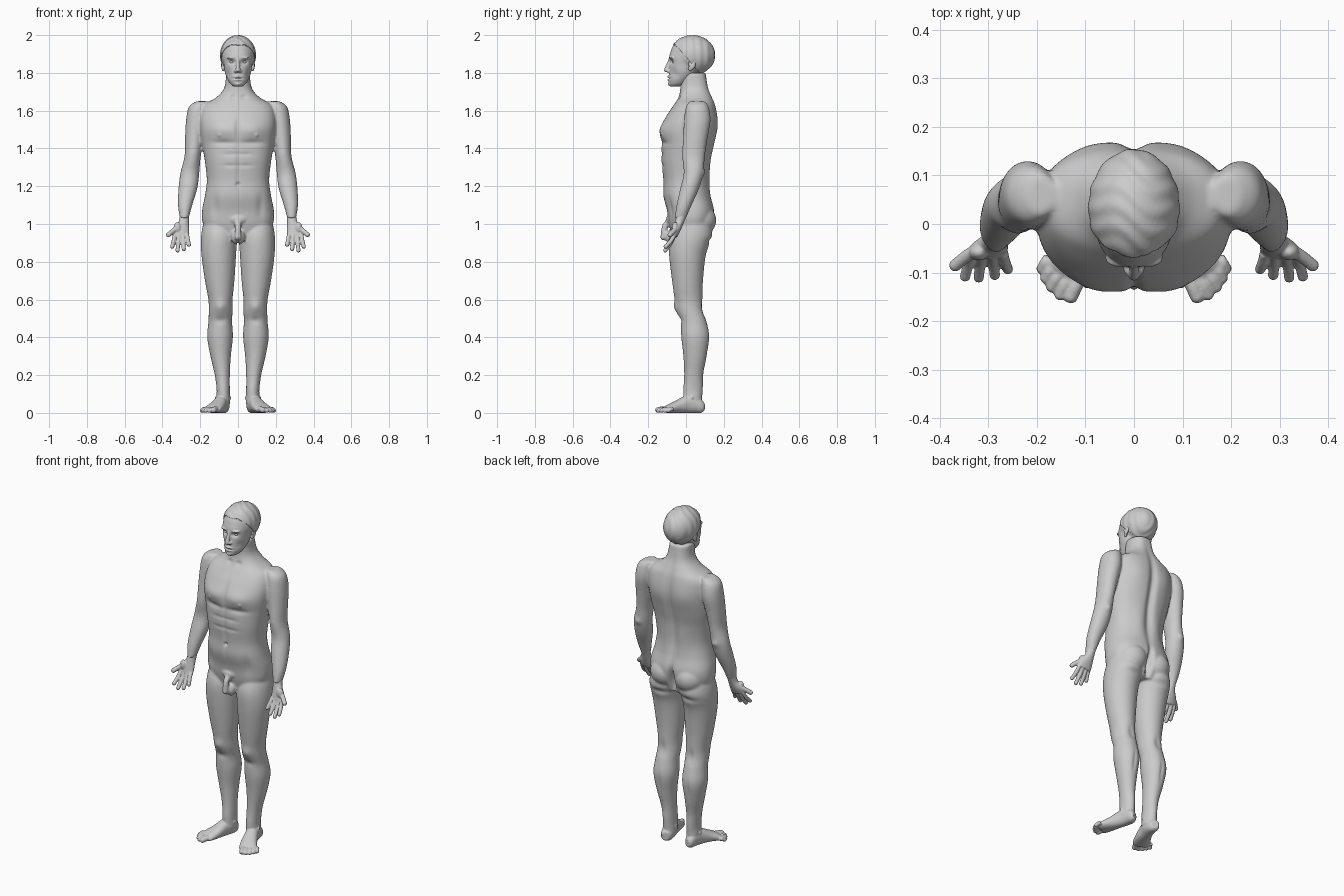
import bpy, bmesh, math
from mathutils import Vector, Matrix

cube = bpy.data.objects.get("Cube")
if cube:
    bpy.data.objects.remove(cube)

UNIT = 0.01  # all part sizes below are in hundredths
UP, BACK = Vector((0, 0, 1)), Vector((0, 1, 0))

clay = bpy.data.materials.new("light grey")
clay.use_nodes = True
clay.diffuse_color = (0.6, 0.6, 0.6, 1)
clay.node_tree.nodes["Principled BSDF"].inputs["Base Color"].default_value = clay.diffuse_color


def spline(rows, steps=5):
    """Catmull-Rom interpolation of section rows."""
    padded = [rows[0]] + list(rows) + [rows[-1]]
    result = []
    for a, b, c, d in zip(padded, padded[1:], padded[2:], padded[3:]):
        for step in range(steps):
            t = step / steps
            result.append([q + t / 2 * (r - p + t * (2 * p - 5 * q + 4 * r - s + t * (3 * (q - r) + s - p)))
                           for p, q, r, s in zip(a, b, c, d)])
    return result + [list(rows[-1])]


def sweep(bm, rows, axis=None, up=BACK, side=1, power=1.0, segments=40):
    """Loft through rows of (x, y, z, half width, half depth)."""
    axis = Vector(axis) if axis else Vector(rows[-1][:3]) - Vector(rows[0][:3])
    across = axis.cross(up).normalized()
    along = across.cross(axis).normalized()
    rings = []
    for x, y, z, wide, deep in spline(rows):
        ring = []
        for i in range(segments):
            c, s = math.cos(math.tau * i / segments), math.sin(math.tau * i / segments)
            c, s = math.copysign(abs(c) ** power, c), math.copysign(abs(s) ** power, s)
            p = (Vector((x, y, z)) + across * wide * c + along * deep * s) * UNIT
            ring.append(bm.verts.new((p.x * side, p.y, p.z)))
        rings.append(ring)
    for low, high in zip(rings, rings[1:]):
        for i in range(segments):
            j = (i + 1) % segments
            bm.faces.new((low[i], low[j], high[j], high[i]))
    bm.faces.new(rings[0])
    bm.faces.new(rings[-1])


def blob(bm, centre, radii, side=1):
    """Ellipsoid."""
    x, y, z = centre
    place = Matrix.Translation(Vector((x * side, y, z)) * UNIT) @ Matrix.Diagonal((*(Vector(radii) * UNIT), 1))
    bmesh.ops.create_icosphere(bm, subdivisions=4, radius=1, matrix=place)


def digit(bm, points, thick, side):
    """Finger or toe with a round tip."""
    sweep(bm, [(*p, thick, thick) for p in points], side=side, segments=16)
    blob(bm, points[-1], (thick, thick, thick), side)


def finish(name, bm, voxel=None, blur=4):
    """Fuse the pieces into one smooth skin."""
    bmesh.ops.recalc_face_normals(bm, faces=bm.faces)
    mesh = bpy.data.meshes.new(name)
    bm.to_mesh(mesh)
    bm.free()
    obj = bpy.data.objects.new(name, mesh)
    bpy.context.collection.objects.link(obj)
    if voxel:
        fuse = obj.modifiers.new("fuse", "REMESH")
        fuse.mode, fuse.voxel_size = "VOXEL", voxel * UNIT
        soften = obj.modifiers.new("soften", "SMOOTH")
        soften.iterations = blur
        graph = bpy.context.evaluated_depsgraph_get()
        obj.data = bpy.data.meshes.new_from_object(obj.evaluated_get(graph))
        obj.modifiers.clear()
        obj.data.name = name
    obj.data.materials.clear()
    obj.data.materials.append(clay)
    obj.data.shade_smooth()
    return obj


def press(obj, centre, spread, push):
    """Soft push on the skin, mirrored when off the centre line."""
    push = Vector(push) * UNIT
    for side in ((1, -1) if centre[0] else (1,)):
        cx, cy, cz = centre[0] * side * UNIT, centre[1] * UNIT, centre[2] * UNIT
        sx, sy, sz = (s * UNIT for s in spread)
        move = Vector((push.x * side, push.y, push.z))
        for v in obj.data.vertices:
            x, y, z = v.co
            if abs(z - cz) < 3 * sz and abs(x - cx) < 3 * sx:
                v.co += move * math.exp(-((x - cx) / sx) ** 2 - ((y - cy) / sy) ** 2 - ((z - cz) / sz) ** 2)


# Torso and neck
body = bmesh.new()
sweep(body, [(0, 2, 92, 14, 9), (0, 2.5, 100, 18.5, 11.5), (0, 2.5, 107, 19, 12.5),
             (0, 0.5, 115, 17.5, 12.5), (0, 0, 123, 16.5, 12), (0, 0, 133, 17.5, 13),
             (0, 1, 142, 19, 14), (0, 1.5, 150, 20, 15), (0, 3, 157, 20, 13.5),
             (0, 4.5, 163, 18, 11), (0, 5, 167, 11.5, 9), (0, 4.5, 172, 7.3, 7.5),
             (0, 3.5, 180, 6.2, 7)], axis=UP, power=0.85, segments=64)

for side in (1, -1):
    # Arm from shoulder to wrist
    sweep(body, [(19, 6, 165, 3, 4), (21, 6, 162, 5, 6), (22, 6, 155, 5.5, 7), (23, 5, 146, 5, 6.5),
                 (24, 4, 136, 4.3, 6), (25.5, 4, 127, 5, 5.2), (26.5, 2, 119, 5, 5),
                 (28, -1, 110, 3.8, 4), (28.4, -3, 103, 2.3, 3)], axis=UP, side=side)
    # Leg from hip to ankle
    sweep(body, [(10, 3, 102, 8, 9), (10, 2.5, 94, 9.5, 11.5), (10.2, 0.8, 84, 9.2, 9.8),
                 (9.7, 0.8, 70, 7.8, 8.2), (9.3, 1.4, 60, 6.4, 7.4), (9.2, 2.2, 54, 6.3, 7.1),
                 (9.4, 4, 48, 6.3, 7), (9.5, 5, 40, 6.8, 7.5), (9.2, 4.8, 30, 5.4, 6.2),
                 (8.3, 4, 20, 4, 5), (7.8, 3.5, 12, 3.5, 5), (7.8, 3.5, 6, 3.6, 5)], axis=UP, side=side)
    blob(body, (8, 6, 102), (9, 10, 9), side)
    blob(body, (1.4, -8.5, 93), (2.3, 2.6, 3.5), side)
# Anatomical detail at the groin
digit(body, [(0, -8, 102), (0, -11, 99), (0, -12, 93)], 1.7, 1)
blob(body, (0, -8, 102.5), (5, 2.6, 2.5))
body = finish("body", body, voxel=0.65, blur=7)

# Chest, belly and back relief
press(body, (8, -13, 150), (6, 6, 4), (0, -0.9, 0))
press(body, (8, -13, 143), (6, 6, 1.5), (0, 0.9, 0))
press(body, (0, -13, 151), (1.3, 6, 7), (0, 1, 0))
press(body, (10, -13, 147), (0.8, 6, 0.8), (0, -0.6, 0))
press(body, (0, -13, 128), (1, 6, 13), (0, 0.7, 0))
for z in (131, 137):
    press(body, (4, -13, z), (4, 6, 1), (0, 0.4, 0))
press(body, (0, -12, 121), (0.9, 5, 0.9), (0, 1.3, 0))
press(body, (12, -10, 109), (2, 6, 6), (0, 0.8, 0))
press(body, (0, 15, 140), (2.3, 8, 26), (0, -1.9, 0))
press(body, (9, 16, 153), (6, 6, 7), (0, 0.6, 0))
press(body, (6, 12, 124), (4, 6, 9), (0, 0.7, 0))
press(body, (3, -4, 167), (1.5, 4, 1.2), (0, 0.7, 0))
# Buttocks
press(body, (0, 14, 100), (1.5, 8, 7), (0, -4, 0))
press(body, (9, 14, 91), (6, 6, 1.8), (0, -1, 0))
# Knees, calves and elbows
press(body, (9.2, -6, 56), (3, 5, 3), (0, -1, 0))
press(body, (9.2, -4, 49), (3, 5, 2), (0, 0.7, 0))
press(body, (9.3, 10, 55), (2, 4, 4), (0, -0.8, 0))
press(body, (9.5, 13, 36), (1, 5, 6), (0, -0.6, 0))
press(body, (7.8, 9, 14), (3, 4, 5), (0, 0.4, 0))
press(body, (25.5, 9, 127), (2, 4, 2), (0, 0.8, 0))

# Hands with palms to the front and thumbs outward
finger_roots = (33.4, 31.3, 29.1, 27)
finger_tips = ((34.8, -10.8, 88), (32, -11, 86), (28.7, -10.5, 86.7), (26, -9.3, 89))
for label, side in (("left", 1), ("right", -1)):
    hand = bmesh.new()
    sweep(hand, [(28.2, -2, 106, 2.4, 2.9), (28.7, -3.5, 101, 2.7, 2.3), (29.8, -4.8, 97, 3.9, 1.9),
                 (30.2, -6, 93.5, 4.2, 1.4)], side=side)
    for root, tip in zip(finger_roots, finger_tips):
        middle = ((root + tip[0]) / 2, -8, (94 + tip[2]) / 2)
        digit(hand, [(root, -6, 94.5), middle, tip], 1.1, side)
    digit(hand, [(29.5, -4.5, 100), (33.5, -6, 97), (36.8, -8.5, 94.3)], 1.3, side)
    blob(hand, (32, -5.8, 98), (2, 1.7, 3), side)
    finish(label + "_hand", hand, voxel=0.35, blur=3)

# Feet turned outward
toe_roots = ((11, -10.5), (13.2, -10.5), (15, -9.5), (16.5, -8.2), (17.6, -6.8))
toe_tips = ((13, -14.9), (15.3, -14.6), (17, -13), (18.2, -11.2), (19, -9.2))
for label, side in (("left", 1), ("right", -1)):
    foot = bmesh.new()
    sweep(foot, [(7.2, 9.3, 3.2, 2, 2.3), (7.5, 7.5, 3.6, 3.2, 3.7), (8, 4, 4.6, 3.7, 4.7),
                 (9.2, 0, 4.5, 3.7, 4.6), (11, -5, 3.3, 4.3, 3.3), (13.3, -9.5, 2.1, 4.9, 2.1),
                 (14, -11, 1.6, 4.4, 1.4)], axis=(7, -16, 0), up=UP, side=side, power=0.9)
    sweep(foot, [(7.8, 3.5, 5, 3.7, 5), (7.8, 3.5, 13, 3.4, 4.9)], axis=UP, side=side)
    for i, (root, tip) in enumerate(zip(toe_roots, toe_tips)):
        thick = 1.5 if i == 0 else 1.15
        digit(foot, [(*root, 2), ((root[0] + tip[0]) / 2, (root[1] + tip[1]) / 2, 2), (*tip, thick)], thick, side)
    blob(foot, (7.9, 3, 8), (4.3, 2, 2), side)
    foot = finish(label + "_foot", foot, voxel=0.4, blur=4)
    for v in foot.data.vertices:
        v.co.z = max(v.co.z, 0)

# Head: cranium, face and nose
head = bmesh.new()
blob(head, (0, 3.4, 189.4), (9.1, 11.7, 10.2))
sweep(head, [(0, -5.8, 172.8, 2.2, 2.2), (0, -4, 174.5, 4.3, 5), (0, -2, 179, 6.7, 7),
             (0, -0.5, 184, 7.5, 8.3), (0, 0.5, 189, 8, 9.3), (0, 1, 194, 7, 8)],
      axis=UP, power=0.95, segments=48)
sweep(head, [(0, -8.2, 188, 0.9, 0.8), (0, -9.2, 185, 0.9, 1.1), (0, -10.4, 181.6, 1.3, 1.3)], axis=UP, segments=20)
blob(head, (0, -10.3, 181.4), (1.3, 1.4, 1.1))
for side in (1, -1):
    blob(head, (1.2, -9.3, 181), (1, 1.2, 0.9), side)
    blob(head, (3, -7, 188), (3, 1.9, 0.9), side)
head = finish("head", head, voxel=0.35, blur=5)
press(head, (3.2, -8, 185.8), (1.7, 4, 1.2), (0, 1.4, 0))
press(head, (5.5, -6, 179.5), (2, 4, 2.5), (-0.5, 0.5, 0))
press(head, (0, -9, 177.9), (2, 4, 0.7), (0, -0.9, 0))
press(head, (0, -9, 176.3), (1.8, 4, 0.6), (0, -0.9, 0))
press(head, (0, -9, 177.1), (2.4, 4, 0.4), (0, 0.7, 0))
press(head, (0, -8.5, 173.8), (1.7, 4, 1.2), (0, -0.7, 0))

# Eyes and ears
eyes, ears = bmesh.new(), bmesh.new()
for side in (1, -1):
    blob(eyes, (3.2, -5.9, 185.7), (1.5, 1.3, 0.9), side)
    blob(ears, (8.2, 3.2, 184.8), (0.9, 1.9, 3.1), side)
    blob(ears, (7.8, 2.2, 182.3), (0.8, 1.1, 1.4), side)
finish("eyes", eyes)
ears = finish("ears", ears, voxel=0.3, blur=3)
press(ears, (9, 3, 185.3), (1.5, 0.9, 1.5), (-0.5, 0, 0))

# Short combed hair grown from the scalp
hair = bmesh.new()
hair.from_mesh(head.data)
hair.normal_update()
scalp = lambda p: p.z > min(1.945, 1.945 - 1.15 * (p.y + 0.055)) and p.z > 1.775
bmesh.ops.delete(hair, geom=[v for v in hair.verts if not scalp(v.co)], context="VERTS")
for v in hair.verts:
    wave = math.sin(150 * v.co.y + 60 * v.co.x + 2 * math.sin(50 * v.co.x))
    v.co += v.normal * (0.0035 + 0.0012 * wave)
hair = finish("hair", hair)
shell = hair.modifiers.new("thickness", "SOLIDIFY")
shell.thickness, shell.offset = 0.006, -1
